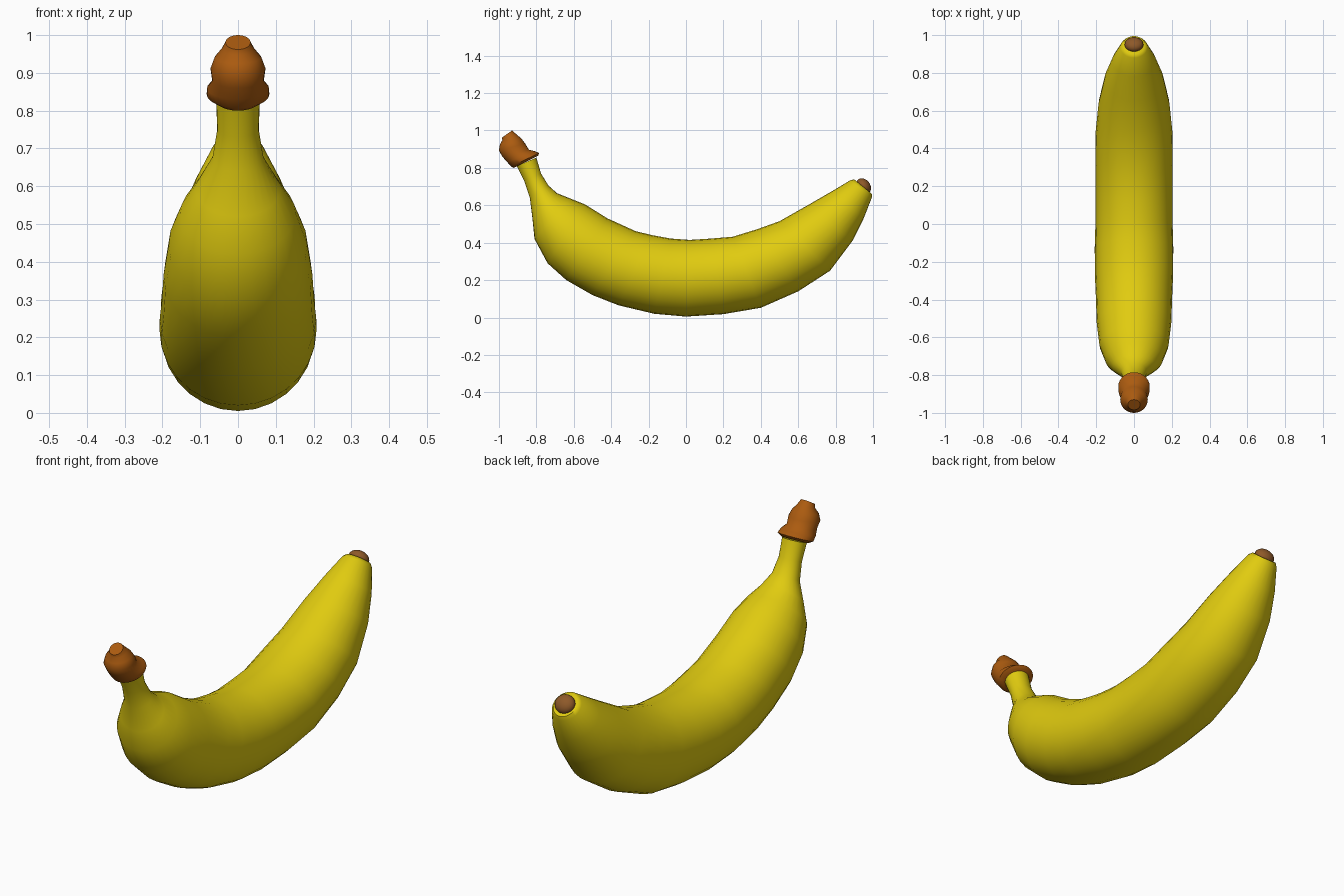
import bpy, bmesh, math
from mathutils import Vector


def material(name, rgb):
    m = bpy.data.materials.new(name)
    m.diffuse_color = (*rgb, 1)
    return m


def loft(name, sections, mat, sides=28, angle=50):
    """Skin elliptical rings; each ring = outer (y, z), inner (y, z), half width in x."""
    bm = bmesh.new()
    rings = []
    for oy, oz, iy, iz, w in sections:
        c = Vector((0, (oy + iy) / 2, (oz + iz) / 2))
        d = Vector((0, (iy - oy) / 2, (iz - oz) / 2))
        ring = []
        for k in range(sides):
            a = 2 * math.pi * k / sides
            ring.append(bm.verts.new(c + d * math.cos(a) + Vector((w * math.sin(a), 0, 0))))
        rings.append(ring)
    for r, s in zip(rings, rings[1:]):
        for k in range(sides):
            n = (k + 1) % sides
            bm.faces.new((r[k], r[n], s[n], s[k]))
    bm.faces.new(rings[0])
    bm.faces.new(rings[-1])
    bmesh.ops.recalc_face_normals(bm, faces=bm.faces[:])
    me = bpy.data.meshes.new(name)
    bm.to_mesh(me)
    bm.free()
    ob = bpy.data.objects.new(name, me)
    bpy.context.collection.objects.link(ob)
    me.materials.append(mat)
    smooth(ob, angle)
    return ob


def smooth(ob, angle):
    bpy.ops.object.select_all(action='DESELECT')
    ob.select_set(True)
    bpy.context.view_layer.objects.active = ob
    bpy.ops.object.shade_smooth_by_angle(angle=math.radians(angle))


yellow = material("banana yellow", (0.75, 0.60, 0.005))
brown = material("stem brown", (0.41, 0.105, 0.005))
dark = material("tip brown", (0.27, 0.10, 0.022))

# Peel: neck, belly and tapered tip
loft("peel", [
    (-0.905, 0.81, -0.80, 0.855, 0.058),
    (-0.865, 0.73, -0.775, 0.77, 0.055),
    (-0.835, 0.64, -0.735, 0.705, 0.068),
    (-0.82, 0.52, -0.69, 0.665, 0.112),
    (-0.81, 0.42, -0.62, 0.637, 0.152),
    (-0.74, 0.29, -0.54, 0.605, 0.183),
    (-0.64, 0.20, -0.42, 0.53, 0.197),
    (-0.50, 0.12, -0.27, 0.462, 0.202),
    (-0.36, 0.065, -0.18, 0.44, 0.207),
    (-0.17, 0.02, -0.08, 0.422, 0.208),
    (0.00, 0.005, 0.02, 0.415, 0.204),
    (0.20, 0.018, 0.13, 0.422, 0.204),
    (0.40, 0.052, 0.25, 0.432, 0.205),
    (0.60, 0.14, 0.38, 0.472, 0.203),
    (0.77, 0.25, 0.50, 0.515, 0.188),
    (0.89, 0.41, 0.65, 0.60, 0.155),
    (0.95, 0.53, 0.78, 0.675, 0.115),
    (0.993, 0.64, 0.88, 0.735, 0.072),
    (0.995, 0.66, 0.90, 0.738, 0.058),
], yellow)

# Stem cap: flared collar and knobbly crown
loft("stem_cap", [
    (-0.92, 0.80, -0.79, 0.865, 0.062),
    (-0.935, 0.807, -0.785, 0.88, 0.083),
    (-0.955, 0.83, -0.81, 0.89, 0.082),
    (-0.982, 0.86, -0.84, 0.897, 0.068),
    (-1.0, 0.893, -0.86, 0.93, 0.073),
    (-0.995, 0.925, -0.88, 0.957, 0.062),
    (-0.982, 0.948, -0.905, 0.978, 0.043),
    (-0.984, 0.962, -0.93, 1.0, 0.033),
], brown)

# Blossom tip: small flattened nub
bpy.ops.mesh.primitive_uv_sphere_add(segments=20, ring_count=12, radius=1,
                                     location=(0, 0.95, 0.703),
                                     rotation=(math.radians(-50), 0, 0))
nub = bpy.context.object
nub.name = "blossom_tip"
nub.scale = (0.05, 0.046, 0.034)
nub.data.materials.append(dark)
smooth(nub, 60)
